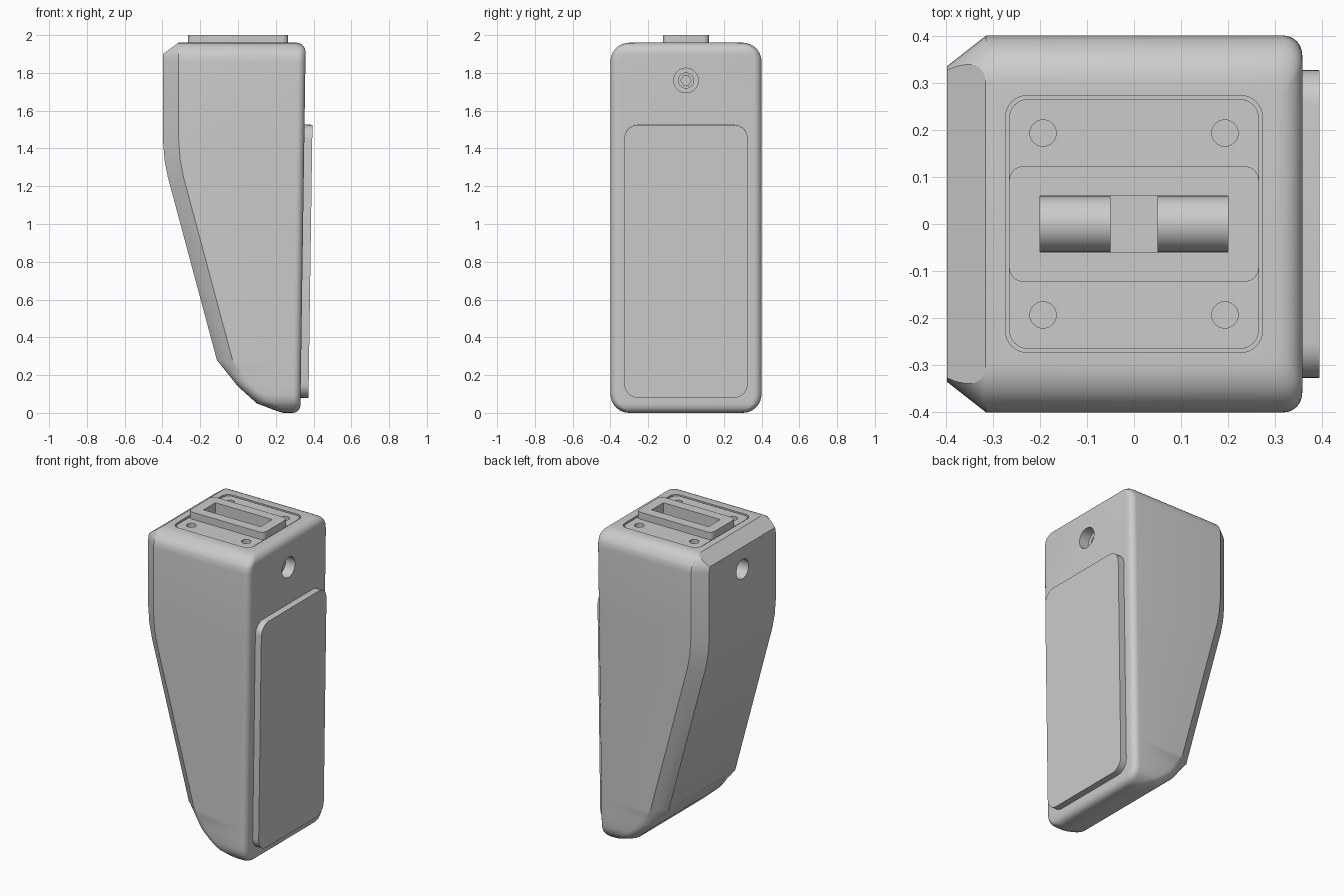
import bpy
import bmesh
from math import atan, cos, sin, pi, radians, sqrt
from mathutils import Matrix

if "Cube" in bpy.data.objects:
    bpy.data.objects.remove(bpy.data.objects["Cube"], do_unlink=True)

grey = bpy.data.materials.new("mid_grey")
grey.use_nodes = True
grey.diffuse_color = (0.6, 0.6, 0.6, 1)
grey.node_tree.nodes["Principled BSDF"].inputs["Base Color"].default_value = (0.6, 0.6, 0.6, 1)

TILT = 0.0145      # slope of the padded side
HEIGHT = 1.96      # top of the housing
BOLT_Z = 1.76


def make_object(name, bm):
    bmesh.ops.recalc_face_normals(bm, faces=bm.faces)
    mesh = bpy.data.meshes.new(name)
    bm.to_mesh(mesh)
    bm.free()
    obj = bpy.data.objects.new(name, mesh)
    bpy.context.collection.objects.link(obj)
    mesh.materials.append(grey)
    return obj


def rounded_box(name, size, radius, z0, z1, matrix=Matrix()):
    """Plate with rounded corners, lying in its local xy plane."""
    bm = bmesh.new()
    bmesh.ops.create_cube(bm, size=1)
    bmesh.ops.scale(bm, vec=(size[0], size[1], z1 - z0), verts=bm.verts)
    bmesh.ops.translate(bm, vec=(0, 0, (z0 + z1) / 2), verts=bm.verts)
    if radius:
        upright = [e for e in bm.edges if abs(e.verts[0].co.z - e.verts[1].co.z) > 1e-5]
        bmesh.ops.bevel(bm, geom=upright, offset=radius, segments=8, profile=0.5, affect='EDGES')
    bm.transform(matrix)
    return make_object(name, bm)


def cylinder(name, radius, start, end, axis, offset, sides=32):
    """Cylinder along x or z, placed by its two end positions."""
    bm = bmesh.new()
    bmesh.ops.create_cone(bm, cap_ends=True, segments=sides, radius1=radius,
                          radius2=radius, depth=end - start)
    bmesh.ops.translate(bm, vec=(0, 0, (start + end) / 2), verts=bm.verts)
    if axis == 'x':
        bm.transform(Matrix.Rotation(radians(90), 4, 'Y'))
    bmesh.ops.translate(bm, vec=offset, verts=bm.verts)
    return make_object(name, bm)


def cut(target, cutters):
    for cutter in cutters:
        cutter.hide_render = True
        mod = target.modifiers.new("cut", 'BOOLEAN')
        mod.operation = 'DIFFERENCE'
        mod.solver = 'EXACT'
        mod.object = cutter
    bpy.context.view_layer.update()
    graph = bpy.context.evaluated_depsgraph_get()
    mesh = bpy.data.meshes.new_from_object(target.evaluated_get(graph))
    target.modifiers.clear()
    target.data = mesh


def round_inset(distance, r):
    """Inward offset of a rounded edge at a distance from the end."""
    return 0 if distance >= r else r - sqrt(max(0, r * r - (r - distance) ** 2))


# Housing: rings stacked along the sloping back outline (z, x)
outline = [(0, 0.24), (0.012, 0.2), (0.05, 0.1), (0.14, 0), (0.28, -0.112),
           (1.15, -0.345), (1.25, -0.372), (1.34, -0.389), (1.44, -0.397),
           (1.9, -0.397), (HEIGHT, -0.315)]


def back_x(z):
    for (za, xa), (zb, xb) in zip(outline, outline[1:]):
        if z <= zb:
            return xa + (xb - xa) * (z - za) / (zb - za)
    return outline[-1][1]


def corner(cx, cy, dx, dy, bulge, steps=6):
    """Corner from the back face to the flank, between chamfer and round."""
    pts = []
    for i in range(steps + 1):
        t = i / steps
        a = t * pi / 2
        px = (1 - bulge) * t + bulge * (1 - cos(a))
        py = (1 - bulge) * t + bulge * sin(a)
        pts.append((cx + dx * px, cy - dy + dy * py))
    return pts


def ring(z):
    xl = back_x(z)
    xr = 0.33 + TILT * z - round_inset(HEIGHT - z, 0.05) - round_inset(z, 0.04)
    w = 0.4 - round_inset(HEIGHT - z, 0.1) - round_inset(z, 0.1)
    bulge = min(1, max(0, (0.29 - z) / 0.12))
    fade = min(1, (HEIGHT - z) / 0.06)
    dx = min(0.083 * fade, 0.4 * (xr - xl))
    r = min(0.04, 0.4 * (xr - xl))
    half = corner(xl, w, dx, 0.065 * fade, bulge)
    half += [(xr - (x - xr), y) for x, y in reversed(corner(xr, w, r, r, 1))]
    return half + [(x, -y) for x, y in reversed(half)]


arc = [0.1 * (1 - cos(i * pi / 16)) for i in range(9)]
levels = {round(z, 4) for z, _ in outline} | {round(a, 4) for a in arc}
levels |= {round(HEIGHT - a, 4) for a in arc} | {0.17, 0.2, 0.24}
bm = bmesh.new()
rings = [[bm.verts.new((x, y, z)) for x, y in ring(z)] for z in sorted(levels)]
for low, high in zip(rings, rings[1:]):
    for i in range(len(low)):
        j = (i + 1) % len(low)
        bm.faces.new((low[i], low[j], high[j], high[i]))
bm.faces.new(rings[0])
bm.faces.new(rings[-1])
bmesh.ops.remove_doubles(bm, verts=bm.verts, dist=1e-4)
housing = make_object("housing", bm)

# Side pad, following the tilt of its face
mid_z = 0.803
side = (Matrix.Translation((0.33 + TILT * mid_z, 0, mid_z))
        @ Matrix.Rotation(radians(90) + atan(TILT), 4, 'Y'))
side_pad = rounded_box("side_pad", (1.446, 0.654), 0.075, -0.03, 0.042, side)

# Top plate and raised collar
top_plate = rounded_box("top_plate", (0.53, 0.53), 0.04, 1.92, 1.955)
collar = rounded_box("collar", (0.53, 0.245), 0.03, 1.94, 2.0)

# Cutters
pad_recess = rounded_box("pad_recess_cutter", (1.47, 0.674), 0.085, -0.02, 0.08, side)
plate_recess = rounded_box("plate_recess_cutter", (0.545, 0.545), 0.045, 1.93, 2.1)
slot = rounded_box("slot_cutter", (0.4, 0.118), 0, 1.68, 2.1)
screw_holes = [cylinder("screw_hole_cutter", 0.028, 1.85, 2.1, 'z', (sx * 0.193, sy * 0.193, 0))
               for sx in (-1, 1) for sy in (-1, 1)]
bolt_holes = [cylinder("bolt_hole_cutter", 0.065, 0.29, 0.6, 'x', (0, 0, BOLT_Z)),
              cylinder("bolt_bore_cutter", 0.04, 0.24, 0.6, 'x', (0, 0, BOLT_Z)),
              cylinder("rear_hole_cutter", 0.062, -0.6, -0.29, 'x', (0, 0, BOLT_Z))]
cut(housing, [pad_recess, plate_recess, slot] + screw_holes + bolt_holes)
cut(top_plate, [slot] + screw_holes)
cut(collar, [slot])
for cutter in [pad_recess, plate_recess, slot] + screw_holes + bolt_holes:
    bpy.data.objects.remove(cutter, do_unlink=True)

# Pivot sleeves inside the slot and the bolt end
parts = [housing, side_pad, top_plate, collar]
for label, start in (("rear", -0.205), ("pad_side", 0.05)):
    parts.append(cylinder(label + "_sleeve", 0.059, start, start + 0.155, 'x', (0, 0, BOLT_Z)))
parts.append(cylinder("bolt_end", 0.03, 0.22, 0.27, 'x', (0, 0, BOLT_Z), 6))

# Smooth shading with sharp edges kept
bpy.ops.object.select_all(action='DESELECT')
for obj in parts:
    obj.select_set(True)
bpy.context.view_layer.objects.active = housing
bpy.ops.object.shade_smooth_by_angle(angle=radians(25))
